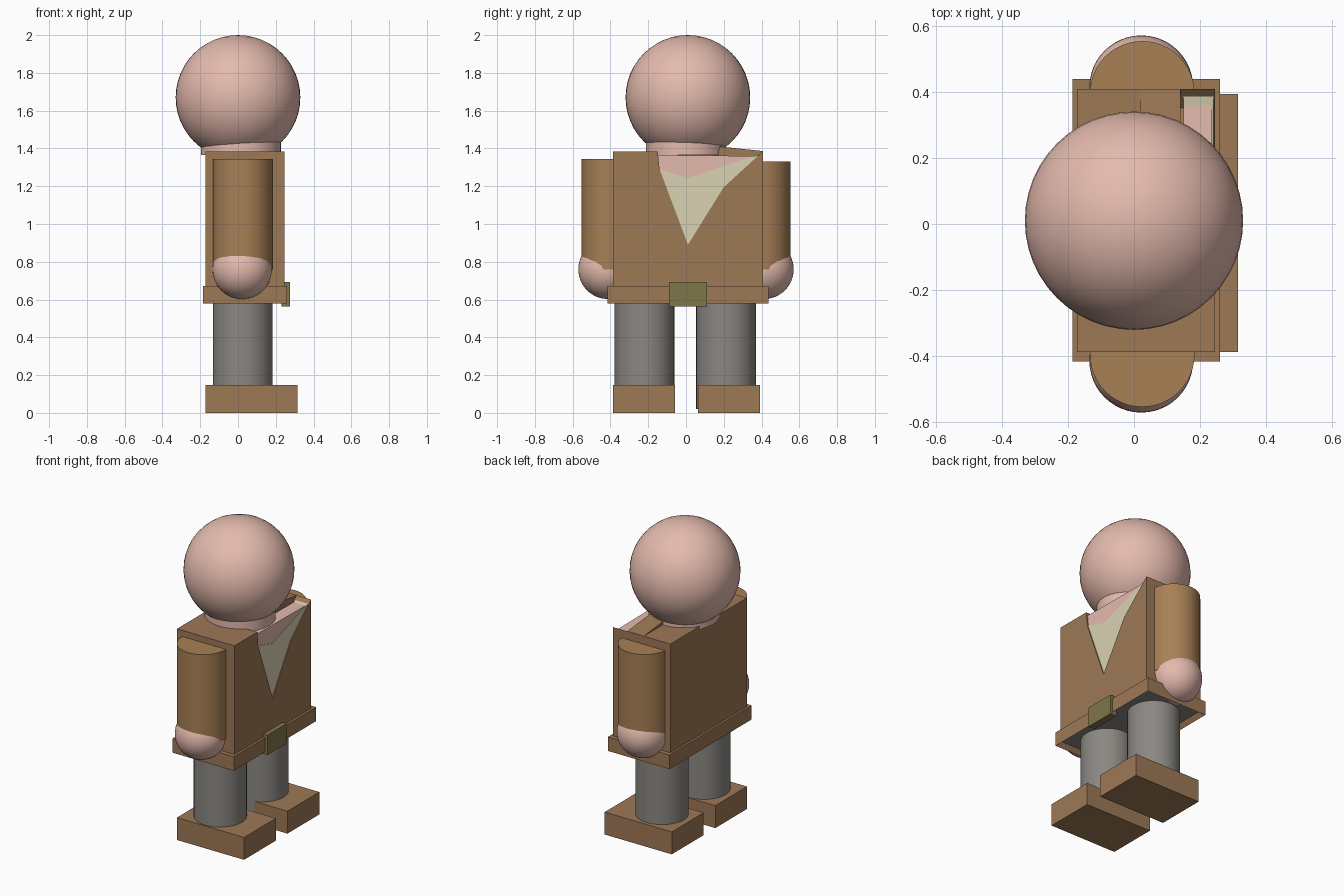
import bpy, bmesh, math
from mathutils import Matrix

if "Cube" in bpy.data.objects:
    bpy.data.objects.remove(bpy.data.objects["Cube"])


def material(name, rgb):
    lin = [((c / 255 + 0.055) / 1.055) ** 2.4 for c in rgb]
    m = bpy.data.materials.new(name)
    m.diffuse_color = (*lin, 1)
    m.use_nodes = True
    m.node_tree.nodes["Principled BSDF"].inputs["Base Color"].default_value = m.diffuse_color
    return m


SKIN = material("skin", (228, 186, 173))
JACKET = material("jacket brown", (157, 120, 85))
SLEEVE = material("sleeve brown", (168, 128, 86))
TROUSERS = material("trouser grey", (139, 136, 131))
CREAM = material("shirt cream", (218, 210, 180))
OLIVE = material("buckle olive", (126, 119, 72))


def finish(name, bm, mat, smooth=False):
    bmesh.ops.recalc_face_normals(bm, faces=bm.faces)
    me = bpy.data.meshes.new(name)
    bm.to_mesh(me)
    bm.free()
    me.materials.append(mat)
    ob = bpy.data.objects.new(name, me)
    bpy.context.collection.objects.link(ob)
    if smooth:
        bpy.ops.object.select_all(action='DESELECT')
        ob.select_set(True)
        bpy.context.view_layer.objects.active = ob
        bpy.ops.object.shade_smooth_by_angle(angle=math.radians(40))
    return ob


def prism(name, outline, x0, x1, mat):
    """Extrude a (y, z) outline along x."""
    bm = bmesh.new()
    face = bm.faces.new([bm.verts.new((x0, y, z)) for y, z in outline])
    new = bmesh.ops.extrude_face_region(bm, geom=[face])["geom"]
    bmesh.ops.translate(bm, vec=(x1 - x0, 0, 0),
                        verts=[v for v in new if isinstance(v, bmesh.types.BMVert)])
    return finish(name, bm, mat)


def box(name, x, y, z, mat):
    return prism(name, [(y[0], z[0]), (y[1], z[0]), (y[1], z[1]), (y[0], z[1])], *x, mat)


def ball(name, centre, r, mat):
    bm = bmesh.new()
    bmesh.ops.create_uvsphere(bm, u_segments=48, v_segments=24, radius=r,
                              matrix=Matrix.Translation(centre))
    return finish(name, bm, mat, True)


def tube(name, x, y, z0, z1, r, mat):
    bm = bmesh.new()
    bmesh.ops.create_cone(bm, cap_ends=True, segments=48, radius1=r, radius2=r, depth=z1 - z0,
                          matrix=Matrix.Translation((x, y, (z0 + z1) / 2)))
    return finish(name, bm, mat, True)


# Head and neck
ball("head", (0, 0.01, 1.67), 0.33, SKIN)
tube("neck", 0.015, 0, 1.365, 1.48, 0.212, SKIN)

# Jacket: plain back slab and front slab with an open neckline
box("jacket_back", (-0.172, 0.14), (-0.387, 0.408), (0.62, 1.385), JACKET)
prism("jacket_front", [(-0.387, 0.62), (0.408, 0.62), (0.408, 1.385), (0.20, 1.195), (0.01, 0.89),
                       (-0.14, 1.29), (-0.15, 1.385), (-0.387, 1.385)], 0.14, 0.245, JACKET)
prism("collar_wedge", [(0.17, 1.38), (0.408, 1.38), (0.408, 1.386), (0.18, 1.41)],
      0.02, 0.14, JACKET)

# Shirt and bare chest filling the neckline
prism("shirt", [(0.01, 0.89), (0.20, 1.195), (0.39, 1.365), (0.36, 1.36), (0.01, 1.245),
                (-0.14, 1.29)], 0.15, 0.24, CREAM)
prism("chest", [(0.01, 1.245), (0.36, 1.36), (-0.15, 1.365), (-0.14, 1.29)], 0.15, 0.236, SKIN)

# Belt with a recessed underside, and buckle
belt = box("belt", (-0.186, 0.26), (-0.415, 0.438), (0.58, 0.672), JACKET)
belt.data.materials.append(TROUSERS)
bm = bmesh.new()
bm.from_mesh(belt.data)
bm.faces.ensure_lookup_table()
under = min(bm.faces, key=lambda f: f.calc_center_median().z)
bmesh.ops.inset_region(bm, faces=[under], thickness=0.03)
bmesh.ops.translate(bm, verts=under.verts, vec=(0, 0, 0.03))
under.material_index = 1
bm.to_mesh(belt.data)
bm.free()
box("buckle", (0.23, 0.276), (-0.09, 0.11), (0.563, 0.693), OLIVE)

# Arms, hands, legs and feet on both sides
for side, s, arm_z in (("right", -1, 1.345), ("left", 1, 1.332)):
    tube(side + "_arm", 0.025, s * 0.395, 0.76, arm_z, 0.158, SLEEVE)
    ball(side + "_hand", (0.022, s * 0.413, 0.76), 0.157, SKIN)
    tube(side + "_leg", 0.025, -0.22 if s < 0 else 0.212, 0.02, 0.62, 0.158, TROUSERS)
    foot_y = (-0.387, -0.058) if s < 0 else (0.063, 0.393)
    box(side + "_foot", (-0.172, 0.315), foot_y, (0, 0.147), JACKET)
